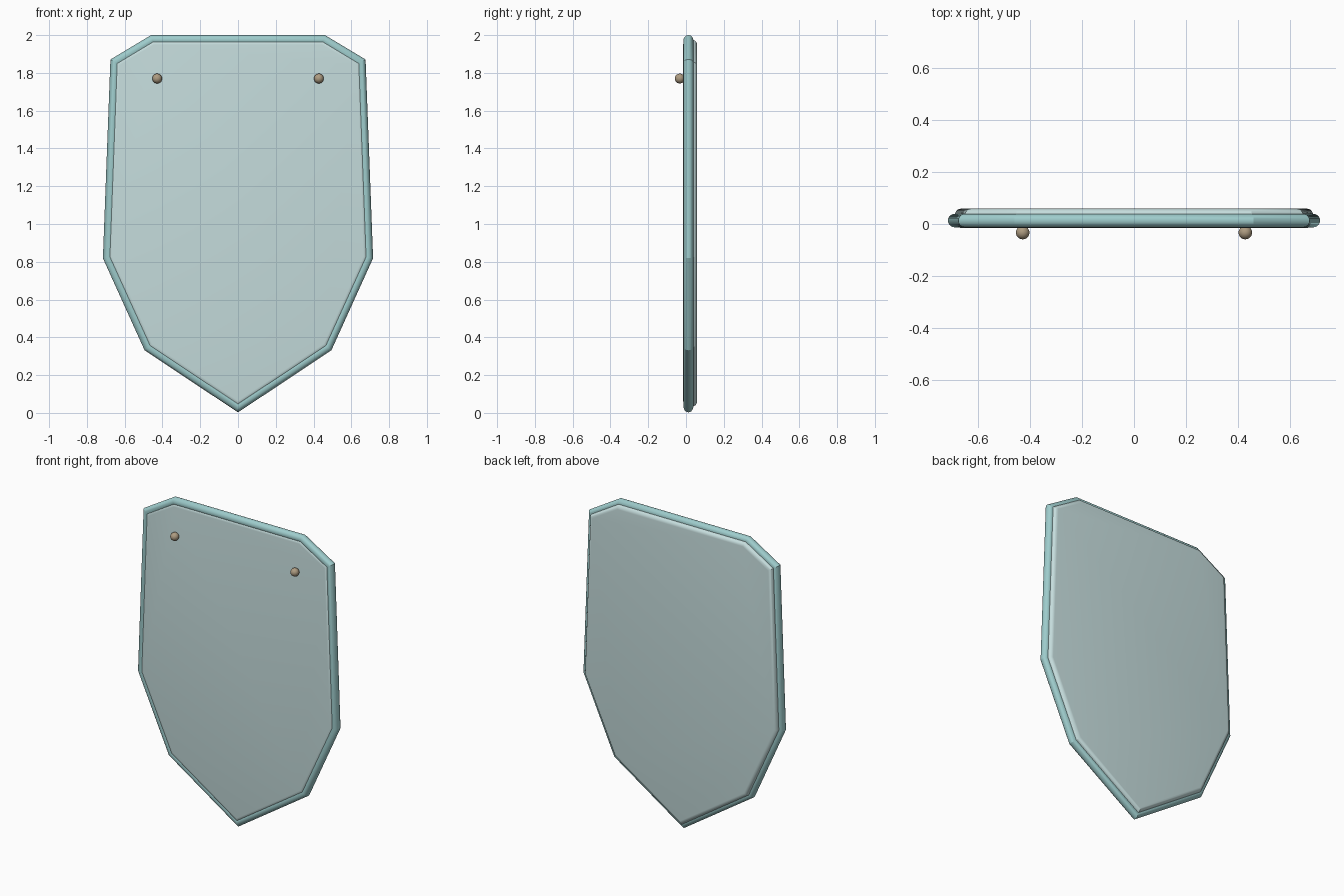
import bpy, bmesh, math
from mathutils import Vector

if "Cube" in bpy.data.objects:
    bpy.data.objects.remove(bpy.data.objects["Cube"])

# Shield outline (rim centre line) in x-z, right half from the bottom tip up
RIM_R = 0.026
half = [(0.0, 0.034), (0.474, 0.349), (0.689, 0.824), (0.650, 1.856), (0.453, 1.974)]
outline = [Vector(p) for p in half] + [Vector((-x, z)) for x, z in reversed(half[1:])]


def miters(pts):
    """Outward miter vector for each corner of the closed outline."""
    result = []
    for i, p in enumerate(pts):
        d1 = (p - pts[i - 1]).normalized()
        d2 = (pts[(i + 1) % len(pts)] - p).normalized()
        n1, n2 = Vector((d1.y, -d1.x)), Vector((d2.y, -d2.x))
        result.append((n1 + n2) / (1 + n1.dot(n2)))
    return result


def sweep(name, profile, mat, closed):
    """Sweep (outward offset, y) pairs around the outline; cap open ends."""
    bm = bmesh.new()
    loops = []
    for off, y in profile:
        loops.append([bm.verts.new((p.x + m.x * off, y, p.y + m.y * off))
                      for p, m in zip(outline, miters(outline))])
    n = len(outline)
    pairs = list(zip(loops, loops[1:]))
    if closed:
        pairs.append((loops[-1], loops[0]))
    for a, b in pairs:
        for i in range(n):
            j = (i + 1) % n
            bm.faces.new((a[i], a[j], b[j], b[i]))
    if not closed:
        bm.faces.new(loops[0])
        bm.faces.new(loops[-1][::-1])
    bmesh.ops.recalc_face_normals(bm, faces=bm.faces)
    return finish(name, bm, mat)


def finish(name, bm, mat):
    mesh = bpy.data.meshes.new(name)
    bm.to_mesh(mesh)
    bm.free()
    mesh.materials.append(mat)
    ob = bpy.data.objects.new(name, mesh)
    bpy.context.collection.objects.link(ob)
    bpy.ops.object.select_all(action='DESELECT')
    ob.select_set(True)
    bpy.context.view_layer.objects.active = ob
    bpy.ops.object.shade_smooth_by_angle(angle=math.radians(22))
    return ob


def material(name, color):
    mat = bpy.data.materials.new(name)
    mat.diffuse_color = (*color, 1)
    mat.use_nodes = True
    mat.node_tree.nodes["Principled BSDF"].inputs["Base Color"].default_value = mat.diffuse_color
    return mat


rim_mat = material("rim_teal", (0.34, 0.60, 0.60))
panel_mat = material("panel_pale_teal", (0.56, 0.72, 0.72))
stud_mat = material("stud_tan", (0.42, 0.33, 0.22))

# Panel: slab with rounded front and back edges
FRONT, BACK, B, STEPS = -0.015, 0.059, 0.025, 6
arc = [math.pi / 2 * k / STEPS for k in range(STEPS + 1)]
profile = [(-B + B * math.sin(a), FRONT + B - B * math.cos(a)) for a in arc]
profile += [(-B + B * math.cos(a), BACK - B + B * math.sin(a)) for a in arc]
sweep("panel", profile, panel_mat, False)

# Rim: round tube mitred around the outline
tube = [2 * math.pi * k / 20 for k in range(20)]
sweep("rim", [(RIM_R * math.cos(a), 0.013 + RIM_R * math.sin(a)) for a in tube],
      rim_mat, True)

# Two round studs near the top of the front
for side, x in (("left", -0.428), ("right", 0.428)):
    bm = bmesh.new()
    bmesh.ops.create_uvsphere(bm, u_segments=24, v_segments=16, radius=0.026)
    stud = finish("stud_" + side, bm, stud_mat)
    stud.location = (x, -0.033, 1.77)
